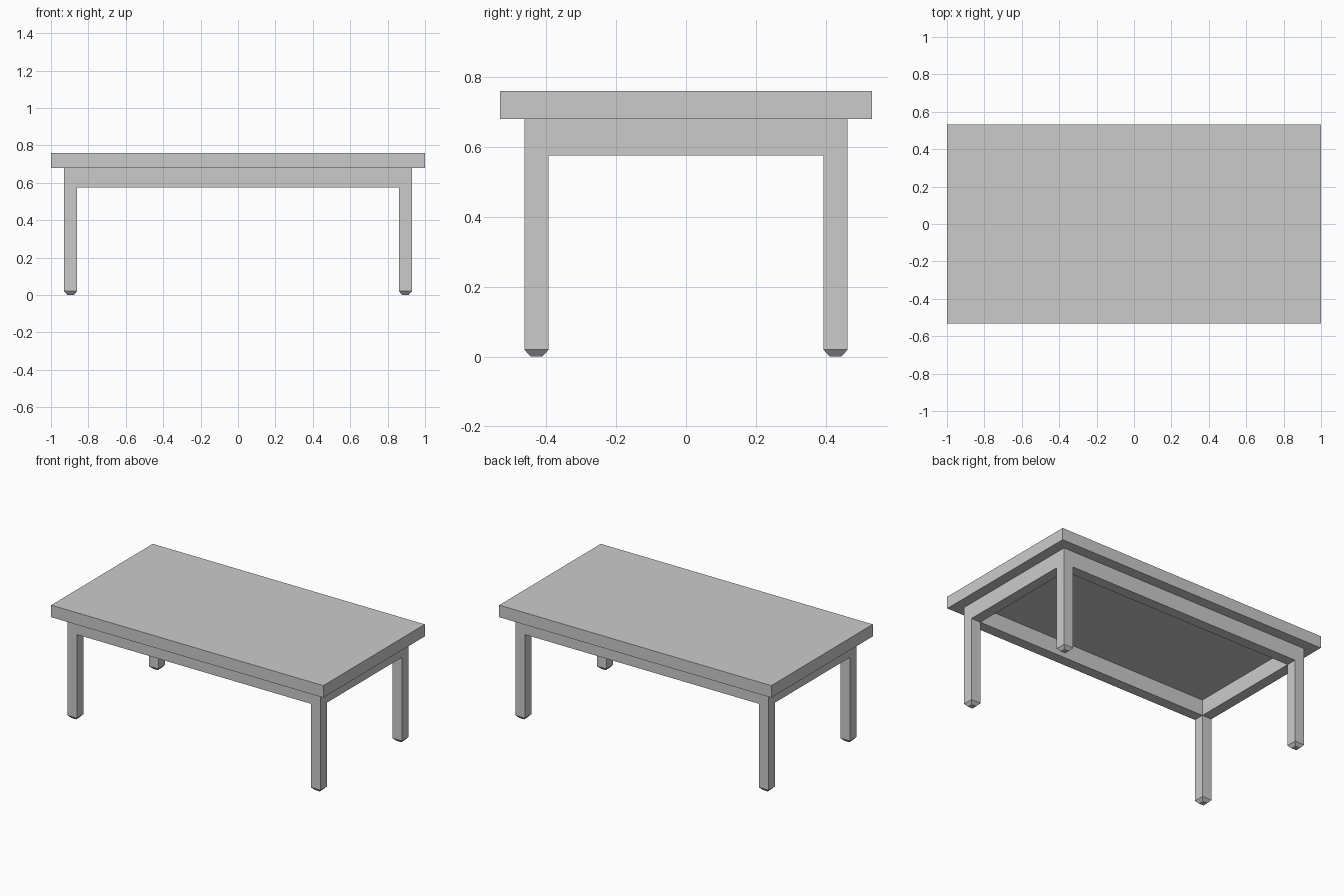
import bpy, bmesh

if "Cube" in bpy.data.objects:
    bpy.data.objects.remove(bpy.data.objects["Cube"])

TOP_Z, UNDER_Z, APRON_Z = 0.76, 0.68, 0.575
XO, YO, W = 0.93, 0.463, 0.07      # outer frame half-sizes, leg width
FOOT_Z, CHAMFER = 0.02, 0.018


def finish(bm, name):
    bmesh.ops.recalc_face_normals(bm, faces=bm.faces)
    mesh = bpy.data.meshes.new(name)
    bm.to_mesh(mesh)
    bm.free()
    obj = bpy.data.objects.new(name, mesh)
    bpy.context.collection.objects.link(obj)
    return obj


def extrude(bm, faces, z):
    """Extrude a face region straight to height z and return its cap faces."""
    geom = bmesh.ops.extrude_face_region(bm, geom=faces)["geom"]
    bmesh.ops.delete(bm, geom=faces, context="FACES_ONLY")
    for v in geom:
        if isinstance(v, bmesh.types.BMVert):
            v.co.z = z
    return [f for f in geom if isinstance(f, bmesh.types.BMFace)]


# Tabletop slab
bm = bmesh.new()
bmesh.ops.create_cube(bm, size=1)
for v in bm.verts:
    v.co.x *= 2.0
    v.co.y *= 1.066
    v.co.z = TOP_Z if v.co.z > 0 else UNDER_Z
finish(bm, "tabletop")

# Apron ring: eight cells of a 3 x 3 plan, upper side at the tabletop
bm = bmesh.new()
xs = [-XO, -XO + W, XO - W, XO]
ys = [-YO, -YO + W, YO - W, YO]
grid = [[bm.verts.new((x, y, UNDER_Z)) for y in ys] for x in xs]
ring = []
for i in range(3):
    for j in range(3):
        if (i, j) != (1, 1):
            ring.append(bm.faces.new((grid[i][j], grid[i + 1][j],
                                      grid[i + 1][j + 1], grid[i][j + 1])))
top_copy = [[v for v in f.verts] for f in ring]
caps = extrude(bm, ring, APRON_Z)
for verts in top_copy:
    bm.faces.new(verts)

# Legs: corner cells pulled down, with chamfered feet
corners = [f for f in caps
           if abs(f.calc_center_median().x) > XO - W
           and abs(f.calc_center_median().y) > YO - W]
for corner in corners:
    shaft = extrude(bm, [corner], FOOT_Z)
    foot = extrude(bm, shaft, 0.0)[0]
    c = foot.calc_center_median()
    k = 1 - 2 * CHAMFER / W
    for v in foot.verts:
        v.co.x = c.x + (v.co.x - c.x) * k
        v.co.y = c.y + (v.co.y - c.y) * k
finish(bm, "leg_frame")
